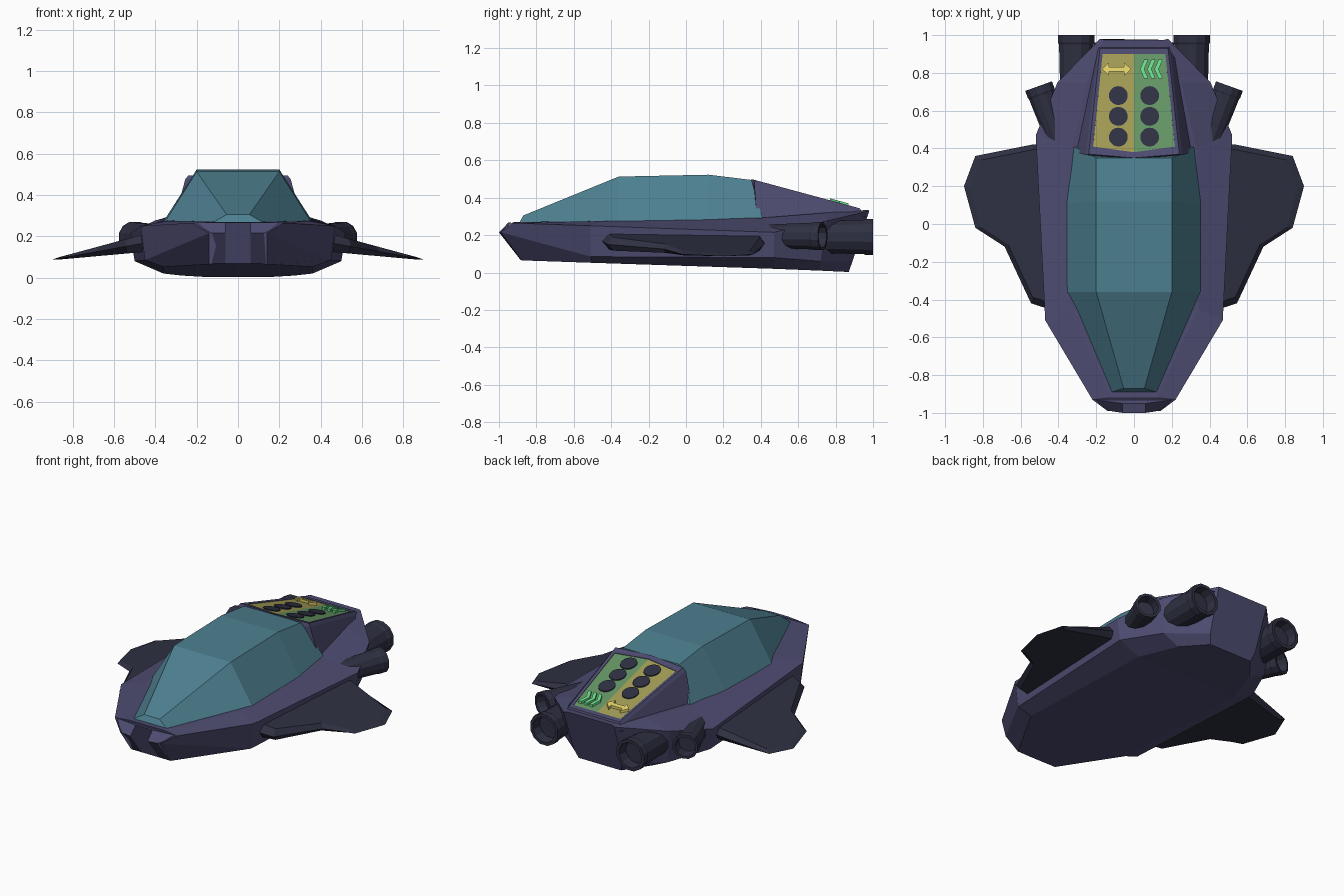
import bpy, bmesh, math
from mathutils import Vector

if "Cube" in bpy.data.objects:
    bpy.data.objects.remove(bpy.data.objects["Cube"])


def material(name, rgb):
    m = bpy.data.materials.new(name)
    m.diffuse_color = (*rgb, 1)
    m.use_nodes = True
    m.node_tree.nodes["Principled BSDF"].inputs["Base Color"].default_value = m.diffuse_color
    return m


PURPLE = material("hull_purple", (0.075, 0.072, 0.165))
DARK = material("dark_metal", (0.028, 0.030, 0.055))
TEAL = material("canopy_teal", (0.075, 0.215, 0.28))
OLIVE = material("panel_yellow", (0.36, 0.33, 0.09))
GREEN = material("panel_green", (0.13, 0.30, 0.13))
BRIGHT_Y = material("arrow_yellow", (0.75, 0.63, 0.14))
BRIGHT_G = material("chevron_green", (0.14, 0.72, 0.26))


def loft(name, rings, mat):
    """Closed flat-shaded solid through rings with equal point counts."""
    bm = bmesh.new()
    vs = [[bm.verts.new(p) for p in r] for r in rings]
    n = len(rings[0])
    for a, b in zip(vs, vs[1:]):
        for i in range(n):
            j = (i + 1) % n
            bm.faces.new((a[i], a[j], b[j], b[i]))
    bm.faces.new(vs[0])
    bm.faces.new(vs[-1])
    bmesh.ops.recalc_face_normals(bm, faces=bm.faces)
    me = bpy.data.meshes.new(name)
    bm.to_mesh(me)
    bm.free()
    ob = bpy.data.objects.new(name, me)
    bpy.context.collection.objects.link(ob)
    me.materials.append(mat)
    return ob


def both(half):
    """Half section plus its mirror image."""
    return half + [(-x, y, z) for x, y, z in reversed(half)]


# Hull: bottom edge, chine, deck edge, inner deck at each station
loft("hull", [both(s) for s in (
    [(.14, -.88, .065), (.14, -.99, .215), (.22, -.93, .265), (.12, -.92, .27)],
    [(.36, -.50, .052), (.45, -.51, .085), (.47, -.51, .25), (.34, -.45, .275)],
    [(.36, .47, .02), (.50, .47, .08), (.52, .47, .215), (.33, .40, .292)],
    [(.27, .72, .01), (.38, .72, .06), (.405, .75, .275), (.25, .75, .32)],
    [(.15, .87, .003), (.17, .89, .06), (.18, .98, .33), (.16, .975, .335)],
)], PURPLE)
# Nose wedge gives the slightly pointed front
loft("nose_wedge", [both(s) for s in (
    [(.139, -.881, .067), (.139, -.988, .215), (.2, -.932, .266)],
    [(.06, -.885, .068), (.06, -1.0, .215), (.06, -.95, .267)],
)], PURPLE)

# Canopy: base and roof edge at each station
loft("canopy", [both(s) for s in (
    [(.12, -.89, .268), (.055, -.87, .305)],
    [(.355, -.36, .268), (.20, -.36, .513)],
    [(.355, .11, .28), (.20, .12, .523)],
    [(.32, .41, .288), (.20, .35, .495)],
)], TEAL)


# Sloping rear console
def on_slope(x, y, h):
    return (x, y, .492 - .27 * (y - .36) + h)


def outline(w0, y0, ymid, w1, y1, h):
    pts = [(w1, y1), (w0, y0), (0, ymid), (-w0, y0), (-w1, y1)]
    return [on_slope(x, y, h) for x, y in pts]


base = [(.21, .96, .30), (.31, .38, .27), (0, .34, .27),
        (-.31, .38, .27), (-.21, .96, .30)]
loft("console_housing", [base,
                         outline(.255, .365, .345, .19, .94, -.015),
                         outline(.24, .37, .35, .18, .93, .005),
                         outline(.217, .41, .38, .166, .90, .002),
                         outline(.217, .41, .38, .166, .90, -.012)], PURPLE)


def plate(name, pts, h0, h1, mat):
    loft(name, [[on_slope(x, y, h) for x, y in pts] for h in (h0, h1)], mat)


# Coloured panel halves and round buttons
for side, tag, mat in ((-1, "left", OLIVE), (1, "right", GREEN)):
    plate(f"panel_{tag}", [(0, .378), (side * .217, .408), (side * .166, .90),
                           (0, .90)], -.012, -.001, mat)
    for k in range(3):
        pts = [(side * .083 + .05 * math.cos(a), .46 + .11 * k + .05 * math.sin(a))
               for a in (math.tau * i / 20 for i in range(20))]
        plate(f"button_{tag}_{k + 1}", pts, -.005, .005, DARK)

# Double arrow and chevrons
half_arrow = [(.04, .012), (.04, .035), (.078, 0), (.04, -.035), (.04, -.012)]
arrow = half_arrow + [(-x, -y) for x, y in half_arrow]
plate("double_arrow", [(x - .092, y + .82) for x, y in arrow], -.005, .015, BRIGHT_Y)
for k in range(3):
    x = .032 + .038 * k
    plate(f"chevron_{k + 1}", [(x, .82), (x + .022, .87), (x + .044, .87),
                               (x + .022, .82), (x + .044, .77), (x + .022, .77)],
          -.005, .015, BRIGHT_G)


# Thruster: flared tube with a recessed mouth
def thruster(name, start, end, r0, r1, sides=12):
    start, end = Vector(start), Vector(end)
    d = (end - start).normalized()
    u = d.cross(Vector((0, 0, 1))).normalized()
    v = u.cross(d)
    rings = []
    for c, r in ((start, r0), (end - d * .05, r1 * .95), (end - d * .04, r1), (end, r1),
                 (end, r1 * .8), (end - d * .06, r1 * .72)):
        rings.append([c + r * (u * math.cos(a) + v * math.sin(a))
                      for a in (math.tau * (i + .5) / sides for i in range(sides))])
    loft(name, rings, DARK)


wing_outline = [(.42, .42), (.54, .42), (.84, .36), (.90, .20), (.84, -.02),
                (.685, -.12), (.545, -.42), (.42, -.46)]


# Wing rings: lower face, edge, upper face
def wing_ring(side, level):
    ring = []
    for x, y in wing_outline:
        thick = .046 - .084 * (x - .42)
        s = .93 if level else 1
        px, py = .42 + (x - .42) * s, .05 + (y - .05) * s
        ring.append((side * px, py, .168 - .18 * (px - .45) + level * thick))
    return ring


for side, tag in ((-1, "left"), (1, "right")):
    thruster(f"main_thruster_{tag}", (side * .305, .55, .19),
             (side * .305, 1, .19), .085, .1)
    thruster(f"side_thruster_{tag}", (side * .386, .40, .195),
             (side * .505, .73, .195), .062, .078)
    loft(f"wing_{tag}", [wing_ring(side, l) for l in (-1, 0, 1)], DARK)
